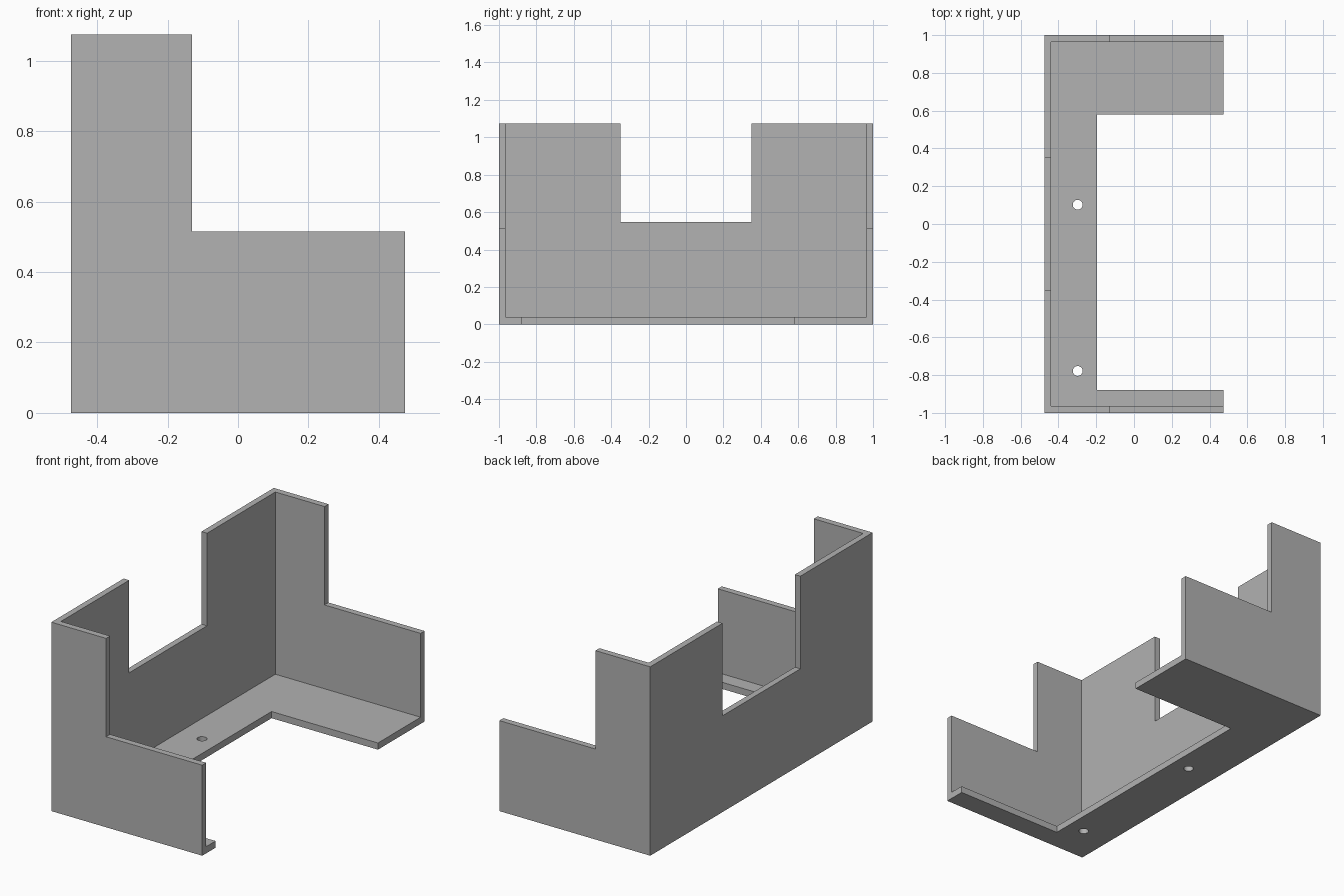
import bpy

if "Cube" in bpy.data.objects:
    bpy.data.objects.remove(bpy.data.objects["Cube"])

grey = bpy.data.materials.new("light grey")
grey.diffuse_color = (0.445, 0.445, 0.445, 1)
grey.use_nodes = True
grey.node_tree.nodes["Principled BSDF"].inputs["Base Color"].default_value = grey.diffuse_color


def box(name, x, y, z):
    """Box spanning the given (min, max) ranges."""
    bpy.ops.mesh.primitive_cube_add(size=1)
    ob = bpy.context.object
    ob.name = name
    for v in ob.data.vertices:
        v.co = [r[0] if c < 0 else r[1] for c, r in zip(v.co, (x, y, z))]
    return ob


def cut(body, cutter):
    """Subtract the cutter from the body and hide it."""
    mod = body.modifiers.new(cutter.name, 'BOOLEAN')
    mod.operation = 'DIFFERENCE'
    mod.solver = 'EXACT'
    mod.object = cutter
    cutter.hide_render = True
    cutter.hide_set(True)


# Solid outer block
bracket = box("corner_bracket", (-0.475, 0.475), (-1, 1), (0, 1.075))
bracket.data.materials.append(grey)

# Hollow interior, leaving back wall, two end walls and floor
cut(bracket, box("interior_cutter", (-0.44, 1), (-0.964, 0.964), (0.038, 2)))
# Step in both end walls
cut(bracket, box("end_step_cutter", (-0.13, 1), (-2, 2), (0.515, 2)))
# Notch in the long wall
cut(bracket, box("wall_notch_cutter", (-1, 0), (-0.35, 0.35), (0.548, 2)))
# Opening in the floor
cut(bracket, box("floor_opening_cutter", (-0.195, 1), (-0.88, 0.58), (-1, 0.3)))

# Screw holes in the floor
for i, y in enumerate((-0.778, 0.102)):
    bpy.ops.mesh.primitive_cylinder_add(vertices=32, radius=0.026, depth=0.4,
                                        location=(-0.298, y, 0))
    hole = bpy.context.object
    hole.name = f"screw_hole_cutter_{i + 1}"
    cut(bracket, hole)

# Bake the cuts and smooth only the hole walls
bpy.context.view_layer.objects.active = bracket
bracket.select_set(True)
for mod in list(bracket.modifiers):
    cutter = mod.object
    bpy.ops.object.modifier_apply(modifier=mod.name)
    bpy.data.objects.remove(cutter)
bpy.ops.object.shade_smooth_by_angle()
